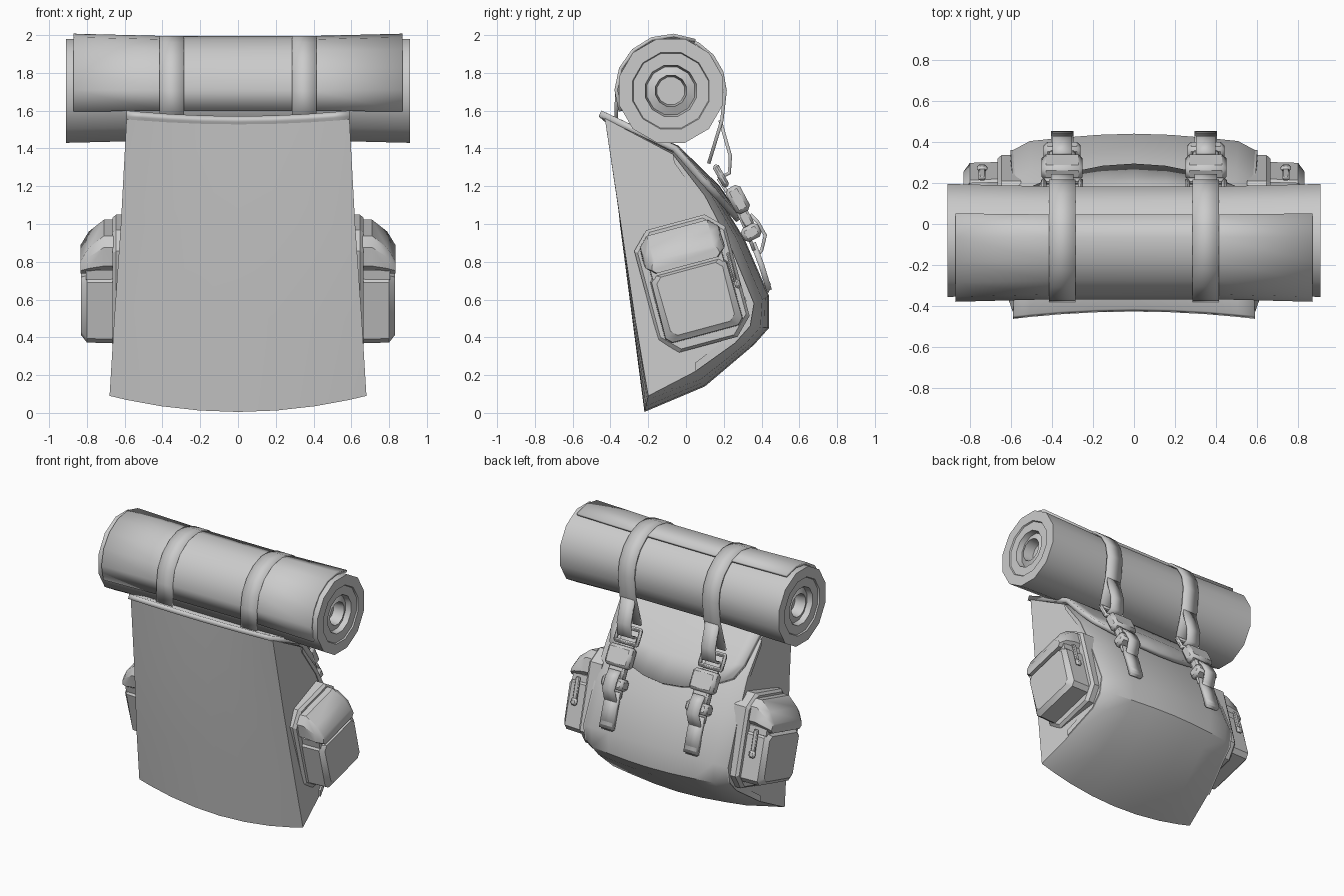
import bpy, bmesh, math
from mathutils import Vector

if "Cube" in bpy.data.objects:
    bpy.data.objects.remove(bpy.data.objects["Cube"])

grey = bpy.data.materials.new("grey_canvas")
grey.diffuse_color = (0.6, 0.6, 0.6, 1)
grey.use_nodes = True
grey.node_tree.nodes["Principled BSDF"].inputs["Base Color"].default_value = grey.diffuse_color


def make(name, verts, faces, bevel=0.0, solid=0.0, angle=32):
    """Mesh object from generated points, with optional thickness and bevel."""
    bm = bmesh.new()
    vs = [bm.verts.new(v) for v in verts]
    for f in faces:
        bm.faces.new([vs[i] for i in f])
    bmesh.ops.recalc_face_normals(bm, faces=bm.faces[:])
    me = bpy.data.meshes.new(name)
    bm.to_mesh(me)
    bm.free()
    me.materials.append(grey)
    ob = bpy.data.objects.new(name, me)
    bpy.context.collection.objects.link(ob)
    bpy.ops.object.select_all(action='DESELECT')
    ob.select_set(True)
    bpy.context.view_layer.objects.active = ob
    if solid:
        m = ob.modifiers.new("thickness", 'SOLIDIFY')
        m.thickness, m.offset = solid, 0
    if bevel:
        m = ob.modifiers.new("bevel", 'BEVEL')
        m.width, m.segments, m.limit_method = bevel, 1, 'ANGLE'
    bpy.ops.object.shade_smooth_by_angle(angle=math.radians(angle))
    return ob


def loft(name, rings, caps=True, **kw):
    """Skin closed rings of equal length."""
    n = len(rings[0])
    faces = [(a * n + i, a * n + (i + 1) % n, (a + 1) * n + (i + 1) % n, (a + 1) * n + i)
             for a in range(len(rings) - 1) for i in range(n)]
    if caps:
        faces += [tuple(range(n)), tuple(range((len(rings) - 1) * n, len(rings) * n))]
    return make(name, [p for r in rings for p in r], faces, **kw)


def ribbon(name, x, width, path, thick=0.018):
    """Flat strap following a (y, z) path."""
    verts = [(x + s * width / 2, y, z) for y, z in path for s in (-1, 1)]
    faces = [(2 * i, 2 * i + 1, 2 * i + 3, 2 * i + 2) for i in range(len(path) - 1)]
    return make(name, verts, faces, solid=thick)


def box(name, c, size, tilt=0.0, bevel=0.012):
    """Bevelled block tilted about x."""
    verts = [(sx * size[0] / 2, sy * size[1] / 2, sz * size[2] / 2)
             for sx in (-1, 1) for sy in (-1, 1) for sz in (-1, 1)]
    faces = [(0, 1, 3, 2), (4, 5, 7, 6), (0, 1, 5, 4), (2, 3, 7, 6), (0, 2, 6, 4), (1, 3, 7, 5)]
    ob = make(name, verts, faces, bevel=bevel)
    ob.location = c
    ob.rotation_euler.x = math.radians(tilt)
    return ob


# ---- Bag body: side profiles blended from the centre outwards
mid = [(-.22, .005), (-.285, .5), (-.35, 1), (-.40, 1.53), (-.05, 1.38), (.15, 1.18),
       (.31, .92), (.44, .62), (.44, .45), (.36, .36), (.10, .14)]
side = [(-.20, .09), (-.27, .5), (-.345, 1), (-.43, 1.56), (-.07, 1.37), (.10, 1.15),
        (.22, .92), (.36, .58), (.34, .46), (.26, .37), (.05, .22)]
half = [.68, .655, .62, .59, .57, .57, .58, .59, .59, .59, .64]
cols = [(0, 0), (.3, .07), (.6, .25), (.86, .45), (1, 1)]
cols = [(-t, f) for t, f in cols[:0:-1]] + cols
rings = []
for t, f in cols:
    ring = []
    for i, ((y0, z0), (y1, z1), h) in enumerate(zip(mid, side, half)):
        g = t * t if i < 4 else f
        ring.append((t * h, y0 + (y1 - y0) * g, z0 + (z1 - z0) * g))
    rings.append(ring)
loft("bag_body", rings)

# ---- Lid: sheet over the top with a drooping rear edge
lid_mid = [(-.42, 1.555), (-.05, 1.40), (.165, 1.19), (.28, 1.02)]
lid_side = [(-.455, 1.585), (-.06, 1.40), (.09, 1.23), (.165, 1.15)]
lid_half = [.59, .57, .55, .51]
verts = []
for t, f in cols:
    for (y0, z0), (y1, z1), h in zip(lid_mid, lid_side, lid_half):
        verts.append((t * h, y0 + (y1 - y0) * t * t, z0 + (z1 - z0) * t * t))
faces = [(a * 4 + i, a * 4 + i + 1, a * 4 + i + 5, a * 4 + i + 4)
         for a in range(len(cols) - 1) for i in range(3)]
make("lid", verts, faces, solid=0.035)

# ---- Bedroll with stepped spiral ends, axis along x
CY, CZ = -.08, 1.705


def circle(x, r, n=12):
    return [(x, CY + r * math.cos(2 * math.pi * (i + .5) / n),
             CZ + r * math.sin(2 * math.pi * (i + .5) / n)) for i in range(n)]


steps = [(-.80, .075), (-.88, .085), (-.86, .13), (-.90, .14), (-.90, .205), (-.91, .21),
         (-.91, .285), (-.4, .272)]
steps += [(-x, r) for x, r in steps[::-1]]
loft("bedroll", [circle(x, r) for x, r in steps])

# outer wrap of the bedroll, ending in a loose edge
verts = []
angs = [64 + i * 23 for i in range(7)]
for x, e in ((-.87, .008), (-.4, -.004), (.4, -.004), (.87, .008)):
    for k, a in enumerate(angs):
        r = .287 + e - .001 * k
        verts.append((x, CY + r * math.cos(math.radians(a)), CZ + r * math.sin(math.radians(a))))
faces = [(a * 7 + i, a * 7 + i + 1, a * 7 + i + 8, a * 7 + i + 7) for a in range(3) for i in range(6)]
make("bedroll_wrap", verts, faces, solid=0.018)

# ---- Straps and buckles, one set per side
for s, tag in ((-1, "left"), (1, "right")):
    x = s * .35
    arc = [(CY + .287 * math.cos(math.radians(a)), CZ + .287 * math.sin(math.radians(a)))
           for a in range(0, 181, 20)]
    ribbon(f"roll_strap_{tag}", x, .13,
           [(.12, 1.32), (.19, 1.55)] + arc + [(-.37, 1.56)])
    ribbon(f"strap_return_{tag}", x, .11, [(.18, 1.55), (.235, 1.36), (.23, 1.27), (.17, 1.24)])
    # slider frame made of four bars
    for dz in (0, 1):
        box(f"slider_bar_{tag}_{dz}", (x, .16 + .05 * dz, 1.30 - .09 * dz), (.20, .035, .03), 30)
    for dx in (-1, 1):
        box(f"slider_side_{tag}_{dx}", (x + dx * .09, .185, 1.255), (.025, .035, .12), 30)
    ribbon(f"under_strap_{tag}", x, .12, [(.17, 1.24), (.25, 1.12), (.33, .94), (.36, .86)])
    box(f"buckle_{tag}", (x, .275, 1.13), (.20, .085, .15), 28, .02)
    box(f"buckle_neck_{tag}", (x, .315, 1.03), (.13, .06, .10), 28)
    box(f"buckle_clip_{tag}", (x, .345, .955), (.18, .10, .08), 28, .018)
    ribbon(f"strap_tail_{tag}", x, .095,
           [(.34, 1.05), (.38, 1.01), (.42, .94), (.40, .86), (.375, .83), (.44, .68), (.43, .64)])
    ribbon(f"strap_anchor_{tag}", x, .11, [(.355, .90), (.40, .78), (.44, .65)], .03)

# ---- Side pockets, in a frame tilted back by 15 degrees
UP, ACROSS = Vector((0, -.26, .966)), Vector((0, .966, .26))
ORIGIN = Vector((0, .03, .69))


def pocket_point(s, x, u, v):
    p = ORIGIN + ACROSS * u + UP * v
    return (s * x, p.y, p.z)


def outline(w0, w1, v0, v1, c):
    """Rectangle with clipped corners, w0 bottom and w1 top half width."""
    return [(-w0 + c, v0), (w0 - c, v0), (w0, v0 + c), (w1, v1 - c), (w1 - c, v1),
            (-w1 + c, v1), (-w1, v1 - c), (-w0, v0 + c)]


for s, tag in ((-1, "left"), (1, "right")):
    def pocket_part(name, layers):
        loft(f"{name}_{tag}", [[pocket_point(s, x, u, v) for u, v in outline(*o)] for x, o in layers])

    pocket_part("pocket_backing", [(.55, (.25, .25, -.34, .33, .09)), (.645, (.25, .25, -.34, .33, .09)),
                                   (.665, (.235, .235, -.325, .315, .09))])
    pocket_part("pocket_box", [(.60, (.215, .215, -.285, .09, .03)), (.80, (.21, .205, -.28, .085, .03)),
                               (.83, (.175, .18, -.25, .07, .03))])
    pocket_part("pocket_zip", [(.60, (.20, .20, .06, .13, .01)), (.805, (.195, .195, .06, .13, .01))])
    pocket_part("pocket_lid", [(.60, (.22, .22, .10, .30, .05)), (.71, (.22, .215, .10, .30, .05)),
                               (.79, (.215, .205, .095, .235, .04)), (.835, (.185, .18, .095, .16, .02))])
    # zip pull hanging on the rear face
    pull = ORIGIN + ACROSS * .225 + UP * .02
    box(f"zip_pull_{tag}", (s * .74, pull.y, pull.z), (.035, .018, .17), 15, .006)
    box(f"zip_toggle_{tag}", (s * .74, pull.y + .03, pull.z - .085), (.05, .03, .05), 15)

    # raised seam along the rear edge of the side panel
    loop = [Vector((s * h, y, z)) for (y, z), h in list(zip(side, half))[4:]]
    seam = []
    for p in loop:
        d = Vector((0, .03 - p.y, .7 - p.z)).normalized() * .045
        seam.append([p + Vector((s * .012, 0, 0)), p + d + Vector((s * .012, 0, 0)),
                     p + d - Vector((s * .03, 0, 0)), p - Vector((s * .03, 0, 0))])
    loft(f"side_seam_{tag}", seam)
